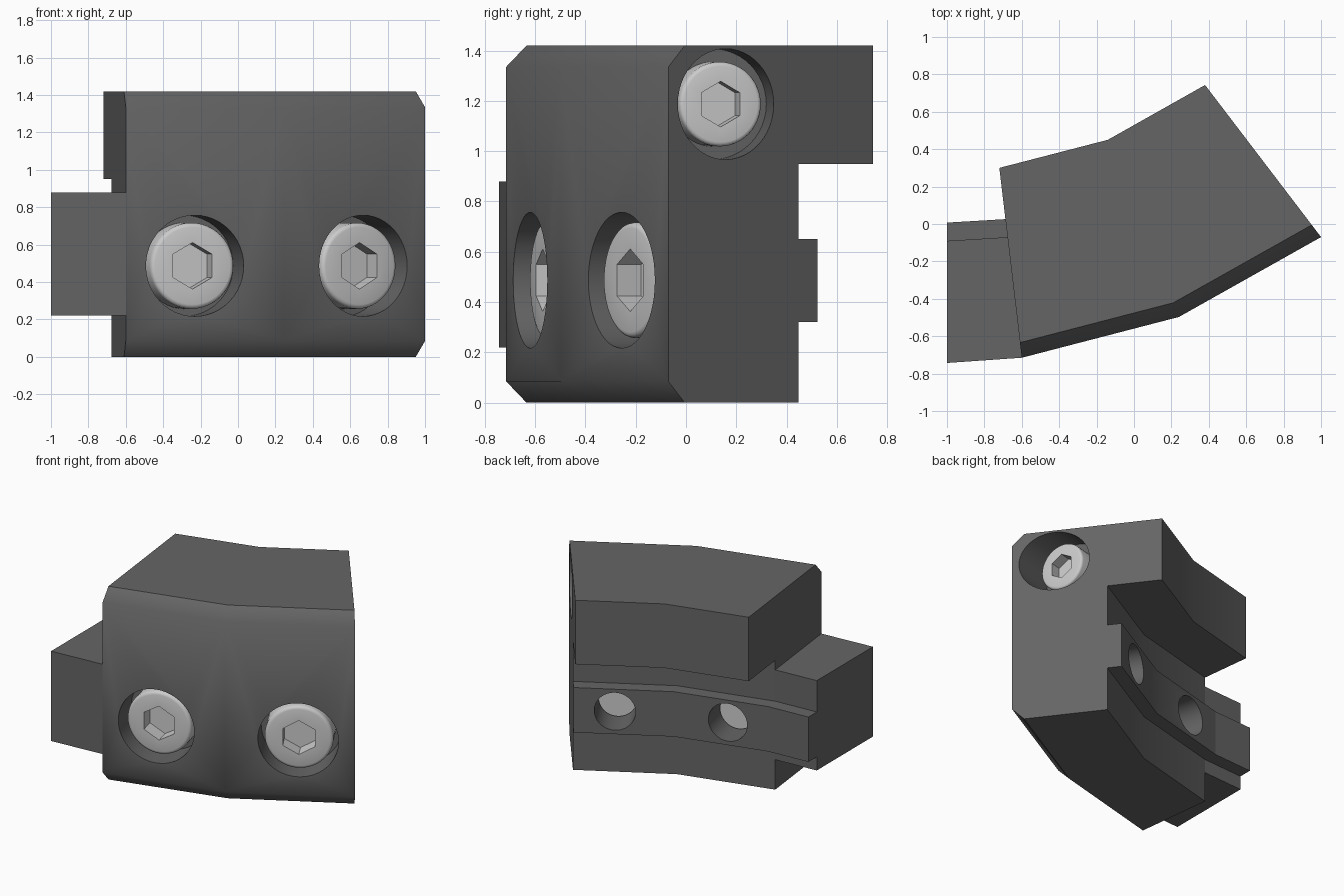
import bpy, bmesh
from math import tau, radians
from mathutils import Vector, Matrix

if "Cube" in bpy.data.objects:
    bpy.data.objects.remove(bpy.data.objects["Cube"])


def add_object(name, bm):
    bmesh.ops.recalc_face_normals(bm, faces=bm.faces)
    mesh = bpy.data.meshes.new(name)
    bm.to_mesh(mesh)
    bm.free()
    ob = bpy.data.objects.new(name, mesh)
    bpy.context.collection.objects.link(ob)
    return ob


def activate(ob):
    bpy.ops.object.select_all(action='DESELECT')
    ob.select_set(True)
    bpy.context.view_layer.objects.active = ob


def smooth(ob, angle=30):
    activate(ob)
    bpy.ops.object.shade_smooth_by_angle(angle=radians(angle))


def sweep(name, profile, stations):
    """Loft a (depth fraction, z) profile through front-to-back plan lines."""
    bm = bmesh.new()
    rings = []
    for front, back in stations:
        f, b = Vector(front), Vector(back)
        rings.append([bm.verts.new((*f.lerp(b, t), z)) for t, z in profile])
    n = len(profile)
    for r, s in zip(rings, rings[1:]):
        for i in range(n):
            bm.faces.new((r[i], r[(i + 1) % n], s[(i + 1) % n], s[i]))
    bm.faces.new(rings[0])
    bm.faces.new(rings[-1])
    ob = add_object(name, bm)
    ob.data.materials.append(dark)
    return ob


def frame(centre, axis):
    """Local Z along the axis, local Y up."""
    return Matrix.Translation(centre) @ axis.to_track_quat('Z', 'Y').to_matrix().to_4x4()


def drill(target, centre, axis, radius, z0, z1, sides=48):
    """Cut a straight hole (or hex socket) between z0 and z1 along the axis."""
    bm = bmesh.new()
    bmesh.ops.create_cone(bm, cap_ends=True, segments=sides, radius1=radius,
                          radius2=radius, depth=z1 - z0,
                          matrix=frame(centre, axis) @ Matrix.Translation((0, 0, (z0 + z1) / 2)))
    cutter = add_object("cutter", bm)
    cutter.hide_render = True
    mod = target.modifiers.new("hole", 'BOOLEAN')
    mod.operation, mod.solver, mod.object = 'DIFFERENCE', 'EXACT', cutter
    activate(target)
    bpy.ops.object.modifier_apply(modifier=mod.name)
    bpy.data.objects.remove(cutter)


def make_bolt(name, centre, axis, R, length):
    """Lathed cap screw with a hex socket."""
    pts = [(0, 0), (.9 * R, 0), (.95 * R, -.015 * R), (.985 * R, -.05 * R), (R, -.1 * R),
           (R, -.8 * R), (.56 * R, -.8 * R), (.56 * R, -length), (0, -length)]
    bm = bmesh.new()
    vs = [bm.verts.new((r, 0, z)) for r, z in pts]
    es = [bm.edges.new(p) for p in zip(vs, vs[1:])]
    bmesh.ops.spin(bm, geom=vs + es, axis=(0, 0, 1), cent=(0, 0, 0), angle=tau, steps=48)
    bmesh.ops.remove_doubles(bm, verts=bm.verts, dist=1e-4)
    bm.transform(frame(centre, axis))
    ob = add_object(name, bm)
    drill(ob, centre, axis, .54 * R, -.48 * R, .2, 6)
    smooth(ob)


dark = bpy.data.materials.new("dark_grey")
dark.diffuse_color = (.13, .13, .13, 1)
dark.use_nodes = True
dark.node_tree.nodes["Principled BSDF"].inputs["Base Color"].default_value = dark.diffuse_color

# Curved jaw body: stepped profile swept along a bent plan
body = sweep("jaw_body",
             [(.08, 0), (.635, 0), (.635, .32), (.73, .32), (.73, .65), (.635, .65),
              (.635, .95), (1, .95), (1, 1.42), (.08, 1.42), (0, 1.335), (0, .085)],
             [((-.6, -.715), (-.72, .3)), ((.24, -.497), (-.14, .45)), ((1, -.07), (.38, .743))])

# End tongue continuing the key strip
tongue = sweep("end_tongue",
               [(0, .22), (.635, .22), (.635, .32), (.73, .32), (.73, .65),
                (.635, .65), (.635, .88), (0, .88)],
               [((-1, -.743), (-1, .285)), ((-.6, -.715), (-.72, .3))])
smooth(tongue)

# Bolts: name, head centre, outward axis, head radius, bore radius, length, through hole
bolts = [
    ("front_bolt_left", (-.243, -.57, .487), (.24, -.97, 0), .23, .27, .5, True),
    ("front_bolt_right", (.65, -.222, .487), (.49, -.87, 0), .23, .27, .5, True),
    ("side_bolt", (.745, .138, 1.187), (.97, .24, 0), .168, .22, .35, False),
]
for name, centre, axis, head_r, bore_r, length, through in bolts:
    centre, axis = Vector(centre), Vector(axis).normalized()
    drill(body, centre, axis, bore_r, -.8 * head_r, .6)
    drill(body, centre, axis, .6 * head_r, -1.2 if through else -length, 0)
    make_bolt(name, centre, axis, head_r, length)
# Front chamfers blend into the face, top edges stay sharp
smooth(body, 45)
